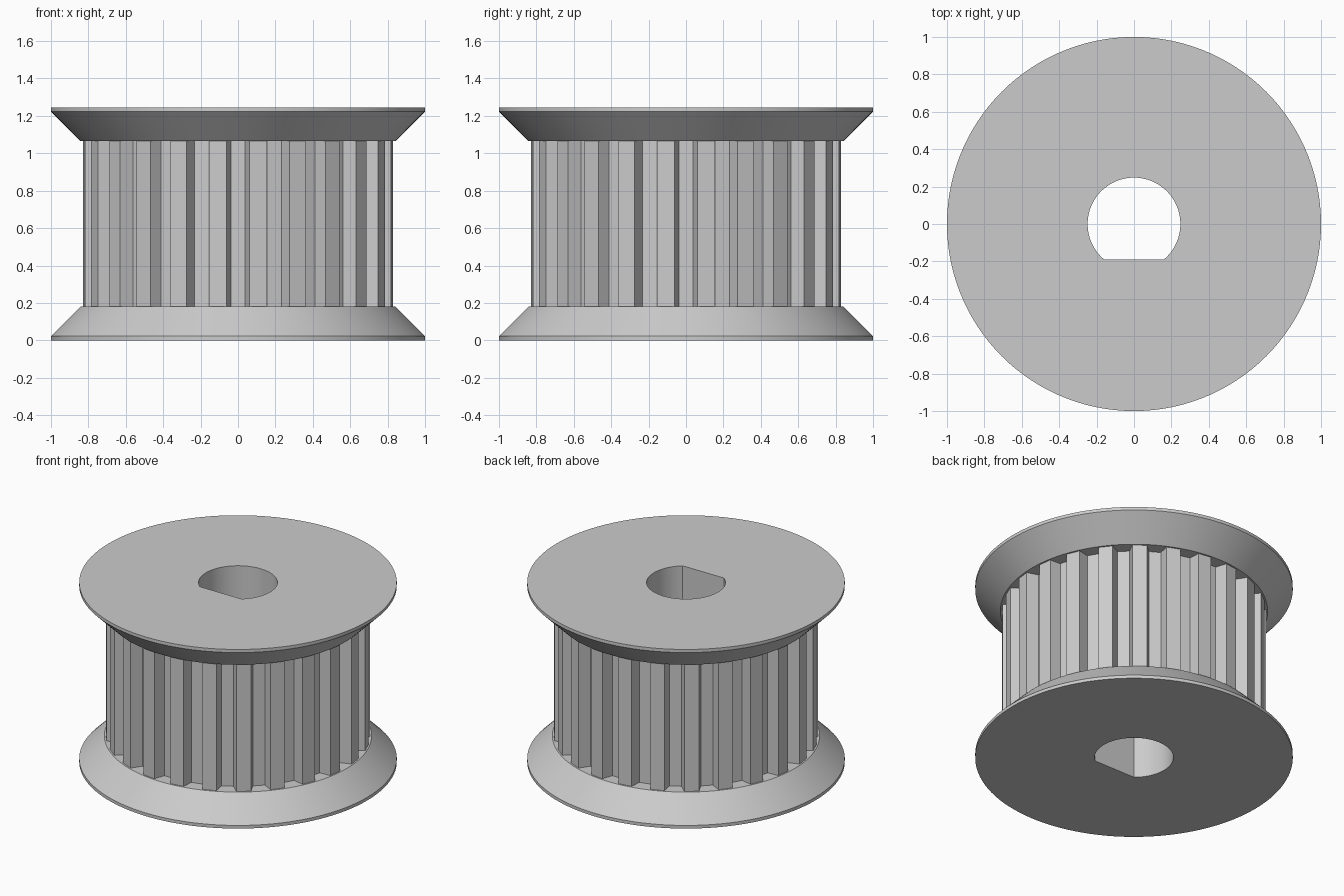
import bpy
import bmesh
from math import sin, cos, pi, radians, asin

if "Cube" in bpy.data.objects:
    bpy.data.objects.remove(bpy.data.objects["Cube"], do_unlink=True)

TEETH = 24
HEIGHT = 1.245
RIM, SHOULDER = 1.0, 0.842       # flange radii
LIP, CONE = 0.022, 0.18          # flange heights
TIP_R, ROOT_R = 0.832, 0.756     # tooth radii
BORE_R, FLAT = 0.248, 0.19       # D-shaped bore


def polar(r, a):
    return r * cos(a), r * sin(a)


def circle(r, n=120):
    return [polar(r, 2 * pi * i / n) for i in range(n)]


def tooth_outline():
    tip, root = radians(3.2), radians(4.6)
    points = []
    for i in range(TEETH):
        a = 2 * pi * (i + 0.5) / TEETH
        points += [polar(ROOT_R, a - root), polar(TIP_R, a - tip),
                   polar(TIP_R, a + tip), polar(ROOT_R, a + root)]
    return points


def d_outline(n=64):
    # Arc from one end of the flat to the other, over the back
    start = -asin(FLAT / BORE_R)
    sweep = pi - 2 * start
    return [polar(BORE_R, start + sweep * i / n) for i in range(n + 1)]


# Material
steel = bpy.data.materials.new("grey metal")
steel.use_nodes = True
colour = (0.6, 0.6, 0.6, 1)
steel.diffuse_color = colour
steel.node_tree.nodes["Principled BSDF"].inputs["Base Color"].default_value = colour

# Sections up the outside, then down through the bore
rim, shoulder, teeth, bore = circle(RIM), circle(SHOULDER), tooth_outline(), d_outline()
sections = [(rim, 0), (rim, LIP), (shoulder, CONE), (teeth, CONE),
            (teeth, HEIGHT - CONE), (shoulder, HEIGHT - CONE),
            (rim, HEIGHT - LIP), (rim, HEIGHT), (bore, HEIGHT), (bore, 0)]

bm = bmesh.new()
loops = []
for outline, z in sections:
    verts = [bm.verts.new((x, y, z)) for x, y in outline]
    edges = [bm.edges.new((v, verts[i - 1])) for i, v in enumerate(verts)]
    loops.append((verts, edges, z))

# Join each section to the next: walls as quads, level steps as filled rings
for i, (va, ea, za) in enumerate(loops):
    vb, eb, zb = loops[(i + 1) % len(loops)]
    if za == zb:
        bmesh.ops.triangle_fill(bm, edges=ea + eb, use_beauty=True, normal=(0, 0, 1))
    else:
        for k in range(len(va)):
            bm.faces.new((va[k - 1], va[k], vb[k], vb[k - 1]))

bmesh.ops.recalc_face_normals(bm, faces=bm.faces[:])
mesh = bpy.data.meshes.new("toothed_pulley")
bm.to_mesh(mesh)
bm.free()
mesh.materials.append(steel)

pulley = bpy.data.objects.new("toothed_pulley", mesh)
bpy.context.collection.objects.link(pulley)
bpy.ops.object.select_all(action='DESELECT')
pulley.select_set(True)
bpy.context.view_layer.objects.active = pulley
bpy.ops.object.shade_smooth_by_angle(angle=radians(20))
